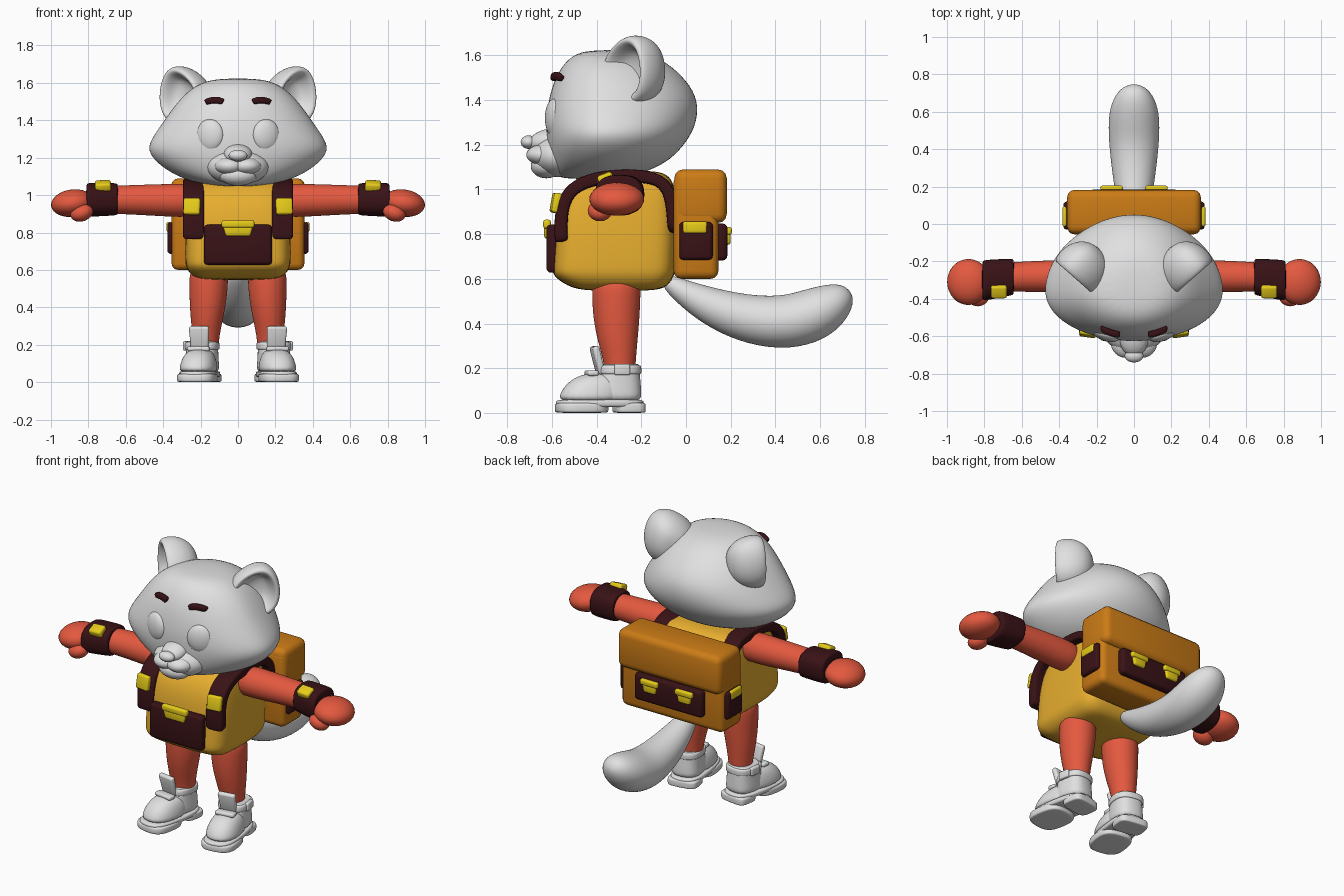
import bpy, bmesh
from math import sin, cos, pi, radians, copysign
from mathutils import Vector, Matrix

if "Cube" in bpy.data.objects:
    bpy.data.objects.remove(bpy.data.objects["Cube"], do_unlink=True)


def material(name, rgb):
    m = bpy.data.materials.new(name)
    m.use_nodes = True
    m.diffuse_color = (*rgb, 1)
    node = next(n for n in m.node_tree.nodes if n.type == "BSDF_PRINCIPLED")
    node.inputs["Base Color"].default_value = (*rgb, 1)
    return m


GREY = material("soft grey", (0.75, 0.75, 0.75))
GOLD = material("golden cloth", (0.85, 0.45, 0.03))
PACK = material("amber canvas", (0.6, 0.2, 0.008))
RED = material("coral red", (0.78, 0.1, 0.05))
DARK = material("dark leather", (0.04, 0.006, 0.008))
YELLOW = material("yellow metal", (0.95, 0.72, 0.012))


def finish(bm, name, mat, mirror=False, sub=0, matrix=None):
    if matrix:
        bmesh.ops.transform(bm, matrix=matrix, verts=bm.verts)
    bmesh.ops.recalc_face_normals(bm, faces=bm.faces)
    mesh = bpy.data.meshes.new(name)
    bm.to_mesh(mesh)
    bm.free()
    mesh.materials.append(mat)
    ob = bpy.data.objects.new(name, mesh)
    bpy.context.collection.objects.link(ob)
    if sub:
        mesh.polygons.foreach_set("use_smooth", [True] * len(mesh.polygons))
        ob.modifiers.new("Smooth", "SUBSURF").levels = sub
        ob.modifiers["Smooth"].render_levels = sub
    else:
        bpy.ops.object.select_all(action="DESELECT")
        ob.select_set(True)
        bpy.context.view_layer.objects.active = ob
        bpy.ops.object.shade_smooth_by_angle(angle=radians(40))
    if mirror:
        ob.modifiers.new("Mirror", "MIRROR").use_mirror_merge = False
    return ob


def superellipse(p, n=20):
    def power(v):
        return copysign(abs(v) ** (2 / p), v)
    return [(power(cos(2 * pi * i / n)), power(sin(2 * pi * i / n))) for i in range(n)]


def loft(name, rings, mat, **kw):
    bm = bmesh.new()
    rows = [[bm.verts.new(v) for v in ring] for ring in rings]
    n = len(rows[0])
    for a, b in zip(rows, rows[1:]):
        for i in range(n):
            j = (i + 1) % n
            bm.faces.new((a[i], a[j], b[j], b[i]))
    bm.faces.new(rows[0])
    bm.faces.new(rows[-1])
    return finish(bm, name, mat, sub=2, **kw)


def stack(name, slices, mat, p=2, cx=0, yc=None, **kw):
    """Horizontal slices: height, half width, front y, back y."""
    rings = []
    for z, w, front, back in slices:
        mid = (front + back) / 2 if yc is None else yc
        rings.append([(cx + w * c, mid + s * (back - mid if s > 0 else mid - front), z)
                      for c, s in superellipse(p)])
    return loft(name, rings, mat, **kw)


def sweep(name, path, mat, ref, p=2, **kw):
    """Path points: x, y, z, radius along ref, radius across it."""
    pts = [Vector(q[:3]) for q in path]
    side = Vector(ref)
    rings = []
    for i, q in enumerate(path):
        tangent = pts[min(i + 1, len(pts) - 1)] - pts[max(i - 1, 0)]
        across = tangent.cross(side).normalized()
        rings.append([pts[i] + side * q[3] * c + across * q[4] * s
                      for c, s in superellipse(p)])
    return loft(name, rings, mat, **kw)


def turn(rot):
    return (Matrix.Rotation(radians(rot[2]), 4, "Z") @ Matrix.Rotation(radians(rot[1]), 4, "Y")
            @ Matrix.Rotation(radians(rot[0]), 4, "X"))


def blob(name, loc, radii, mat, rot=(0, 0, 0), mirror=False):
    bm = bmesh.new()
    bmesh.ops.create_uvsphere(bm, u_segments=32, v_segments=16, radius=1)
    m = Matrix.Translation(loc) @ turn(rot) @ Matrix.Diagonal((*radii, 1))
    return finish(bm, name, mat, mirror, matrix=m)


def box(name, loc, size, mat, bevel=0.012, rot=(0, 0, 0), taper=1, mirror=False, extra=None):
    bm = bmesh.new()
    bmesh.ops.create_cube(bm, size=1, matrix=Matrix.Diagonal((*size, 1)))
    for v in bm.verts:
        if v.co.z < 0:
            v.co.x *= taper
    bmesh.ops.bevel(bm, geom=bm.edges[:], offset=bevel, segments=3, profile=0.5, affect="EDGES")
    m = Matrix.Translation(loc) @ turn(rot)
    return finish(bm, name, mat, mirror, matrix=extra @ m if extra else m)


# Head and face
stack("head", [(1.045, .12, -.56, -.3), (1.07, .25, -.59, -.2), (1.12, .37, -.61, -.08),
               (1.19, .46, -.625, -.01), (1.255, .495, -.63, .035), (1.33, .45, -.63, .06),
               (1.42, .385, -.615, .055), (1.51, .32, -.585, -.01), (1.59, .23, -.53, -.11),
               (1.625, .12, -.45, -.24)], GREY, yc=-.36)
blob("muzzle", (0, -.57, 1.15), (.165, .12, .095), GREY)
blob("nose_bridge", (0, -.62, 1.22), (.075, .09, .05), GREY, rot=(15, 0, 0))
blob("upper_lips", (.045, -.63, 1.155), (.08, .085, .048), GREY, mirror=True)
blob("chin", (0, -.625, 1.105), (.1, .07, .055), GREY)
blob("nose", (0, -.705, 1.212), (.05, .035, .03), GREY)
blob("eyes", (.15, -.59, 1.32), (.076, .036, .086), GREY, rot=(0, 0, 18), mirror=True)
sweep("eyebrows", [(.078, -.59, 1.498, .016, .014), (.085, -.59, 1.502, .018, .018),
                   (.125, -.582, 1.512, .018, .018), (.168, -.563, 1.5, .018, .017),
                   (.175, -.56, 1.496, .016, .013)], DARK, (0, 1, 0), p=3, mirror=True)

# Ears: egg outline, scooped in front and domed behind
facing = Vector((.66, -.75, 0))
wide = Vector((.75, .66, 0))
lean = (Vector((0, 0, 1)) + wide * .42).normalized()
across = lean.cross(facing).normalized()
ear_rings = []
for scale, depth in [(.1, .09), (.5, .08), (.66, .03), (.8, 0), (.95, .01), (1, .06),
                     (.93, .12), (.68, .18), (.25, .21)]:
    ear_rings.append([Vector((.33, -.285, 1.535)) - facing * depth
                      + across * .15 * scale * c * (1 - .22 * s) + lean * .165 * scale * s
                      for c, s in superellipse(2)])
loft("ears", ear_rings, GREY, mirror=True)

# Torso
stack("torso", [(.545, .18, -.45, -.14), (.565, .25, -.53, -.08), (.615, .28, -.6, -.05),
                (.65, .285, -.6, -.045), (.8, .283, -.59, -.04), (.93, .27, -.575, -.04),
                (1.02, .255, -.53, -.05), (1.07, .23, -.46, -.08), (1.085, .15, -.4, -.15)],
      GOLD, p=5)
box("front_pocket", (0, -.595, .735), (.365, .06, .215), DARK, .02)
box("front_pocket_clasp", (0, -.622, .845), (.175, .035, .04), YELLOW)
box("front_pocket_tab", (0, -.62, .81), (.165, .03, .06), YELLOW, taper=.8)

# Shoulder straps and their buckles
strap = [(-.555, .765), (-.56, .785), (-.56, .9), (-.53, .99), (-.44, 1.045),
         (-.3, 1.062), (-.16, 1.06), (-.08, 1.02), (-.055, .9), (-.055, .8)]
sweep("shoulder_straps", [(.238, y, z, .057, .03) for y, z in strap], DARK, (1, 0, 0),
      p=5, mirror=True)
box("strap_buckles", (.247, -.583, .94), (.09, .035, .09), YELLOW, rot=(-10, 0, 8), mirror=True)

# Arms, hands and wrist cuffs
sweep("arms", [(.18, -.28, .97, .09, .09), (.35, -.28, .972, .09, .09), (.55, -.28, .975, .083, .08),
               (.7, -.285, .975, .078, .075), (.82, -.29, .97, .075, .065)],
      RED, (0, 1, 0), mirror=True)
blob("hands", (.885, -.31, .957), (.115, .123, .073), RED, rot=(0, 8, 0), mirror=True)
blob("thumbs", (.835, -.385, .905), (.062, .055, .045), RED, rot=(0, 20, 0), mirror=True)
sweep("wrist_cuffs", [(.642, -.283, .978, .085, .075), (.645, -.283, .978, .096, .084),
                      (.66, -.284, .978, .1, .088), (.79, -.3, .975, .11, .092),
                      (.808, -.302, .975, .107, .088), (.812, -.302, .975, .09, .07)],
      DARK, (0, 1, 0), p=2.6, mirror=True)
box("cuff_buckles", (.722, -.36, 1.05), (.085, .07, .045), YELLOW, rot=(22, 3, 0), mirror=True)

# Legs
sweep("legs", [(.17, -.295, .12, .065, .065), (.172, -.295, .22, .068, .07),
               (.168, -.305, .32, .085, .09), (.16, -.312, .43, .1, .106),
               (.157, -.312, .53, .105, .11), (.155, -.312, .62, .105, .11)],
      RED, (1, 0, 0), mirror=True)

# Boots, splayed slightly outward
pivot = Vector((.185, -.28, 0))
splay = Matrix.Translation(pivot) @ turn((0, 0, 9)) @ Matrix.Translation(-pivot)


def boot(name, slices, p=2.6):
    stack(name, slices, GREY, p=p, cx=.188, mirror=True, matrix=splay)


boot("boot_front_soles", [(0, .098, -.58, -.36), (.003, .107, -.59, -.35), (.04, .108, -.59, -.35),
                          (.048, .1, -.58, -.36)], 3)
boot("boot_heels", [(0, .088, -.32, -.19), (.003, .095, -.325, -.185), (.04, .095, -.325, -.185),
                    (.048, .09, -.32, -.19)], 4)
boot("boot_midsoles", [(.025, .09, -.575, -.2), (.03, .1, -.585, -.19), (.052, .103, -.588, -.188),
                       (.062, .095, -.578, -.195)], 3)
boot("boot_toes", [(.045, .1, -.575, -.28), (.085, .1, -.57, -.28), (.13, .088, -.54, -.28),
                   (.165, .066, -.49, -.28), (.178, .03, -.43, -.3)], 2.3)
boot("boot_shafts", [(.045, .09, -.4, -.2), (.09, .09, -.41, -.2), (.15, .085, -.4, -.205),
                     (.21, .084, -.385, -.21), (.222, .08, -.38, -.215), (.215, .06, -.36, -.23)])
boot("boot_straps", [(.172, .085, -.39, -.205), (.174, .093, -.4, -.2), (.212, .092, -.398, -.2),
                     (.215, .085, -.385, -.21)])
box("boot_tongues", (.188, -.398, .235), (.11, .032, .13), GREY, rot=(14, 0, 0),
    taper=.85, mirror=True, extra=splay)
box("boot_buckles", (.275, -.3, .194), (.025, .07, .05), GREY, .008, mirror=True, extra=splay)
box("boot_lace_bars", (.188, -.425, .178), (.12, .05, .025), GREY, .01, mirror=True, extra=splay)

# Tail
sweep("tail", [(0, -.1, .6, .03, .03), (0, -.02, .545, .06, .055), (0, .1, .48, .09, .085),
               (0, .25, .424, .115, .108), (0, .42, .4, .135, .122), (0, .55, .428, .14, .125),
               (0, .64, .475, .125, .108), (0, .705, .525, .085, .07), (0, .732, .548, .03, .025)],
      GREY, (1, 0, 0))

# Backpack with flap, pockets and clasps
box("backpack_body", (0, .045, .835), (.71, .2, .47), PACK, .035)
box("backpack_flap", (0, .065, .97), (.715, .235, .24), PACK, .04)
box("backpack_rear_pocket", (0, .155, .765), (.47, .06, .165), DARK, .02)
box("backpack_side_pockets", (.355, .045, .77), (.045, .15, .17), DARK, .018, mirror=True)
box("side_pocket_clasps", (.37, .04, .83), (.025, .11, .055), YELLOW, mirror=True)
box("rear_clasps", (.12, .19, .815), (.12, .03, .035), YELLOW, .01, mirror=True)
box("rear_clasp_tabs", (.12, .185, .78), (.1, .03, .055), YELLOW, taper=.8, mirror=True)
